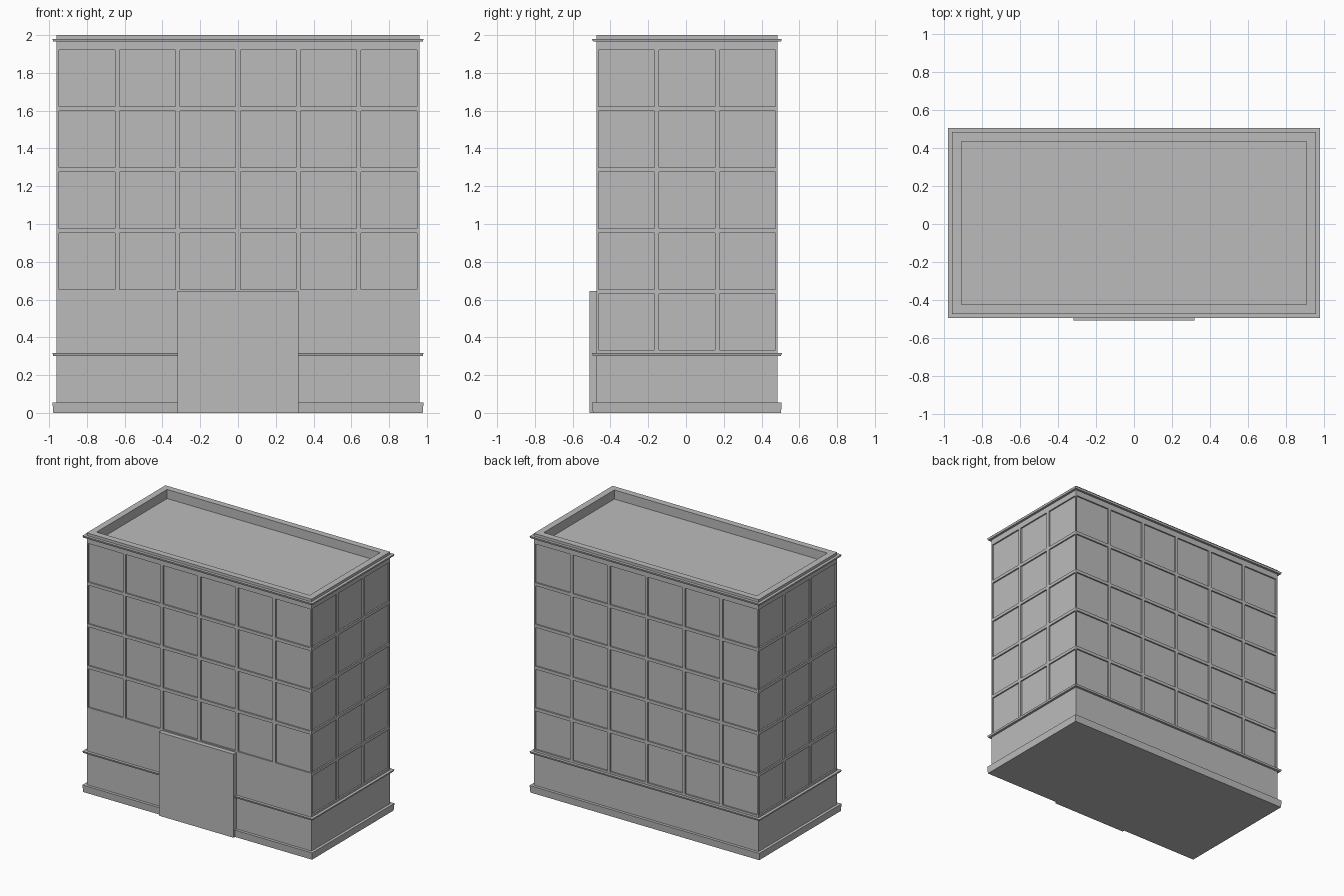
import bpy, bmesh
from mathutils import Vector, Matrix

if "Cube" in bpy.data.objects:
    bpy.data.objects.remove(bpy.data.objects["Cube"], do_unlink=True)

grey = bpy.data.materials.new("plain_grey")
grey.use_nodes = True
grey.diffuse_color = (0.5, 0.5, 0.5, 1)
grey.node_tree.nodes["Principled BSDF"].inputs["Base Color"].default_value = grey.diffuse_color

HX, HY, CY = 0.96, 0.48, 0.005      # half sizes and depth centre of the walls
BAY, STOREY, BASE = 0.32, 0.3225, 0.32


def finish(bm, name):
    bmesh.ops.recalc_face_normals(bm, faces=bm.faces[:])
    mesh = bpy.data.meshes.new(name)
    bm.to_mesh(mesh)
    bm.free()
    mesh.materials.append(grey)
    obj = bpy.data.objects.new(name, mesh)
    bpy.context.collection.objects.link(obj)
    return obj


def add_box(bm, lo, hi):
    lo, hi = Vector(lo), Vector(hi)
    size = hi - lo
    matrix = Matrix.Translation((lo + hi) / 2) @ Matrix.Diagonal((*size, 1))
    bmesh.ops.create_cube(bm, size=1, matrix=matrix)


# Building block with a sunken roof
bm = bmesh.new()
add_box(bm, (-HX, CY - HY, 0), (HX, CY + HY, 2))
roof = max(bm.faces, key=lambda f: f.calc_center_median().z)
bmesh.ops.inset_individual(bm, faces=[roof], thickness=0.07)
sunk = bmesh.ops.extrude_face_region(bm, geom=[roof])["geom"]
bmesh.ops.translate(bm, verts=[v for v in sunk if isinstance(v, bmesh.types.BMVert)],
                    vec=(0, 0, -0.07))
if roof.is_valid:
    bmesh.ops.delete(bm, geom=[roof], context='FACES_ONLY')

# Divide the walls into bays and storeys
cuts = [((BAY * i, 0, 0), (1, 0, 0)) for i in range(-2, 3)]
cuts += [((0, CY + BAY * s, 0), (0, 1, 0)) for s in (-0.5, 0.5)]
cuts += [((0, 0, BASE + STOREY * i), (0, 0, 1)) for i in range(6)]
for point, normal in cuts:
    bmesh.ops.bisect_plane(bm, geom=bm.verts[:] + bm.edges[:] + bm.faces[:],
                           plane_co=point, plane_no=normal, dist=1e-5)
bmesh.ops.recalc_face_normals(bm, faces=bm.faces[:])


def is_window(face):
    c = face.calc_center_median()
    front = c.y < CY - HY + 0.001
    outer = abs(c.x) > HX - 0.001 or abs(c.y - CY) > HY - 0.001
    lowest = BASE + STOREY if front else BASE
    return outer and lowest < c.z < BASE + 5 * STOREY


# Recessed window panels
windows = [f for f in bm.faces if is_window(f)]
bmesh.ops.inset_individual(bm, faces=windows, thickness=0.012, use_even_offset=True)
bmesh.ops.inset_individual(bm, faces=windows, thickness=0.0, depth=-0.011)
finish(bm, "building_walls")


# Trim bands: a profile of (outward offset, height) carried around the walls
def band(name, profile):
    bm = bmesh.new()
    loops = []
    for out, z in profile:
        x, y = HX + out, HY + out
        loops.append([bm.verts.new((sx * x, CY + sy * y, z))
                      for sx, sy in ((-1, -1), (1, -1), (1, 1), (-1, 1))])
    for a, b in zip(loops, loops[1:] + loops[:1]):
        for i in range(4):
            j = (i + 1) % 4
            bm.faces.new((a[i], a[j], b[j], b[i]))
    finish(bm, name)


for name, low, high in (("plinth", 0, 0.055), ("lower_trim", 0.302, 0.316),
                        ("roof_trim", 1.965, 1.98)):
    band(name, [(-0.005, low), (0.018, low), (0.022, high), (-0.005, high)])

# Entrance slab
bm = bmesh.new()
add_box(bm, (-BAY, -0.51, 0), (BAY, CY - HY + 0.005, 0.645))
finish(bm, "entrance_slab")
